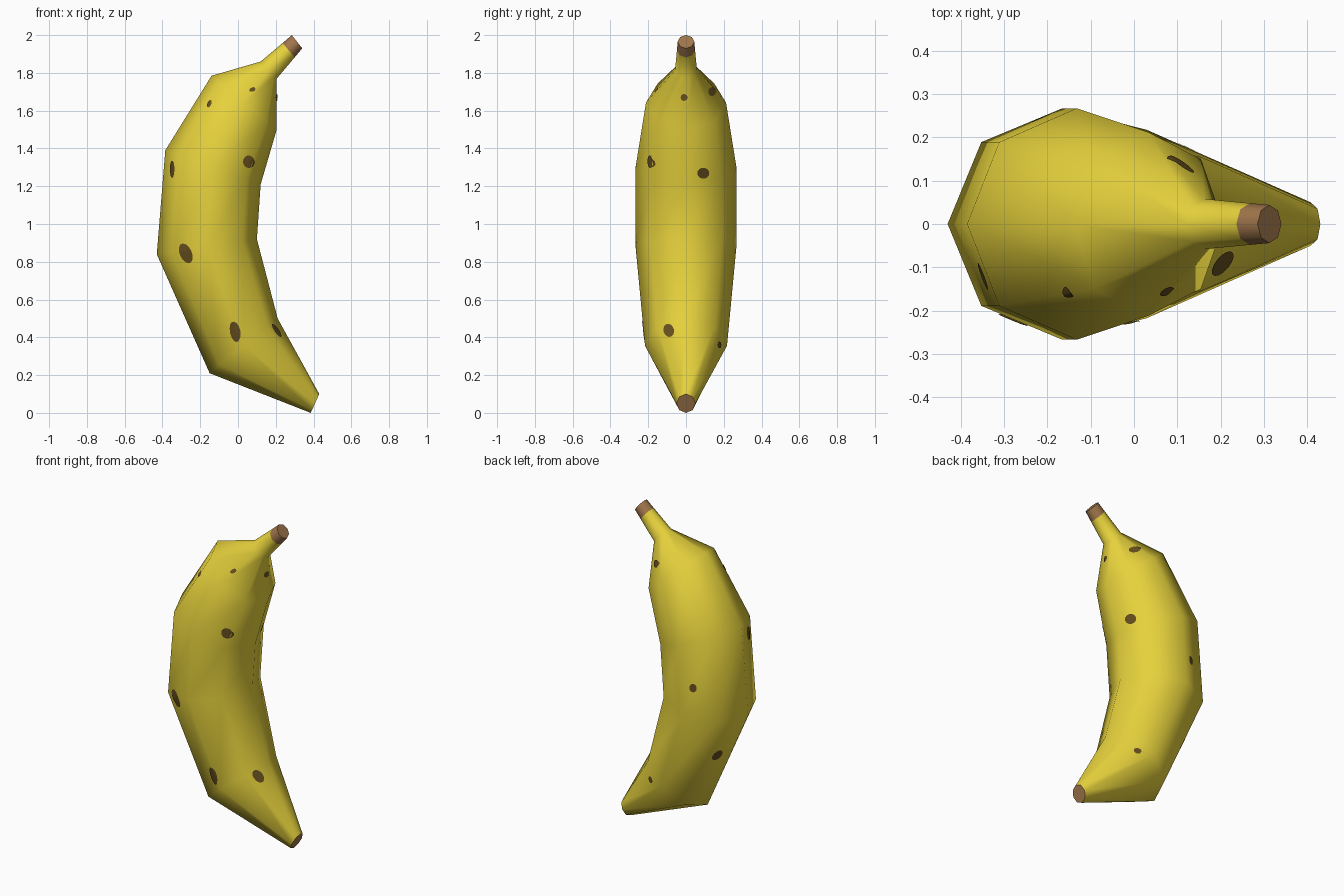
import bpy, bmesh, math
from mathutils import Vector
from mathutils.bvhtree import BVHTree

if "Cube" in bpy.data.objects:
    bpy.data.objects.remove(bpy.data.objects["Cube"])


def material(name, rgb):
    m = bpy.data.materials.new(name)
    m.diffuse_color = (*rgb, 1)
    m.use_nodes = True
    m.node_tree.nodes["Principled BSDF"].inputs["Base Color"].default_value = m.diffuse_color
    return m


yellow = material("ripe yellow", (0.79, 0.64, 0.045))
brown = material("stem brown", (0.35, 0.18, 0.07))
dark = material("bruise brown", (0.13, 0.075, 0.013))

SIDES = 8
# Rings from tip to stem: outer (x, z), inner (x, z), half width in y
RINGS = [
    ((0.385, 0.0), (0.43, 0.10), 0.05),
    ((-0.15, 0.21), (0.21, 0.50), 0.217),
    ((-0.43, 0.84), (0.10, 0.92), 0.267),
    ((-0.385, 1.39), (0.12, 1.21), 0.267),
    ((-0.14, 1.785), (0.205, 1.50), 0.212),
    ((0.12, 1.86), (0.205, 1.77), 0.058),
    ((0.236, 1.958), (0.30, 1.882), 0.048),
    ((0.285, 2.0), (0.34, 1.93), 0.044),
]


def finish(bm, name, mats):
    me = bpy.data.meshes.new(name)
    bm.to_mesh(me)
    for m in mats:
        me.materials.append(m)
    ob = bpy.data.objects.new(name, me)
    bpy.context.collection.objects.link(ob)
    return ob


# Fruit body with stem, lofted through the octagonal rings
bm = bmesh.new()
loops = []
for outer, inner, w in RINGS:
    o, i = Vector((outer[0], 0, outer[1])), Vector((inner[0], 0, inner[1]))
    c, r = (o + i) / 2, (i - o) / 2
    loops.append([bm.verts.new(c + r * math.cos(a) + Vector((0, w * math.sin(a), 0)))
                  for a in (2 * math.pi * k / SIDES for k in range(SIDES))])
for n, (a, b) in enumerate(zip(loops, loops[1:])):
    for k in range(SIDES):
        j = (k + 1) % SIDES
        f = bm.faces.new((a[k], a[j], b[j], b[k]))
        f.smooth = True
        f.material_index = 1 if n == len(RINGS) - 2 else 0   # brown stem end
for cap in (loops[0], loops[-1]):
    bm.faces.new(cap).material_index = 1
bmesh.ops.recalc_face_normals(bm, faces=bm.faces)
bm.normal_update()
tree = BVHTree.FromBMesh(bm)
finish(bm, "banana_body", [yellow, brown])
bm.free()

# Ripeness spots draped on the skin: side, u, z, radius u, radius z, tilt in degrees
SPOTS = [
    ("front", -0.15, 1.635, 0.009, 0.02, -25),
    ("front", 0.075, 1.71, 0.017, 0.010, 30),
    ("front", -0.345, 1.29, 0.012, 0.045, 0),
    ("front", 0.055, 1.33, 0.030, 0.033, 0),
    ("front", -0.275, 0.845, 0.032, 0.055, 25),
    ("front", -0.015, 0.43, 0.026, 0.055, 12),
    ("right", -0.09, 0.435, 0.028, 0.035, 15),
    ("right", -0.01, 1.67, 0.017, 0.018, 0),
    ("right", 0.135, 1.70, 0.020, 0.023, 0),
    ("right", 0.09, 1.27, 0.032, 0.029, 0),
    ("back", -0.217, 1.05, 0.020, 0.026, 0),
    ("back", 0.12, 0.36, 0.020, 0.018, 0),
    ("left", 0.09, 0.59, 0.030, 0.035, -20),
]
VIEW = {
    "front": (lambda u, z: Vector((u, -2, z)), Vector((0, 1, 0))),
    "back": (lambda u, z: Vector((u, 2, z)), Vector((0, -1, 0))),
    "right": (lambda u, z: Vector((2, u, z)), Vector((-1, 0, 0))),
    "left": (lambda u, z: Vector((-2, u, z)), Vector((1, 0, 0))),
}
STEPS = 14
bm = bmesh.new()
for side, u, z, ru, rz, tilt in SPOTS:
    start, ray = VIEW[side]
    t = math.radians(tilt)

    def drape(s, a):
        x, y = s * ru * math.cos(a), s * rz * math.sin(a)
        p = start(u + x * math.cos(t) - y * math.sin(t), z + x * math.sin(t) + y * math.cos(t))
        hit, normal, _, _ = tree.ray_cast(p, ray)
        if hit is None:
            hit, normal, _, _ = tree.find_nearest(p + ray * 2)
        return bm.verts.new(hit + normal * 0.004)

    angles = [2 * math.pi * k / STEPS for k in range(STEPS)]
    mid = drape(0, 0)
    ring1 = [drape(0.5, a) for a in angles]
    ring2 = [drape(1.0, a) for a in angles]
    faces = []
    for k in range(STEPS):
        j = (k + 1) % STEPS
        faces.append(bm.faces.new((mid, ring1[k], ring1[j])))
        faces.append(bm.faces.new((ring1[k], ring2[k], ring2[j], ring1[j])))
    for f in faces:
        f.normal_update()
        f.smooth = True
        if f.normal.dot(ray) > 0:
            f.normal_flip()
finish(bm, "ripeness_spots", [dark])
bm.free()
